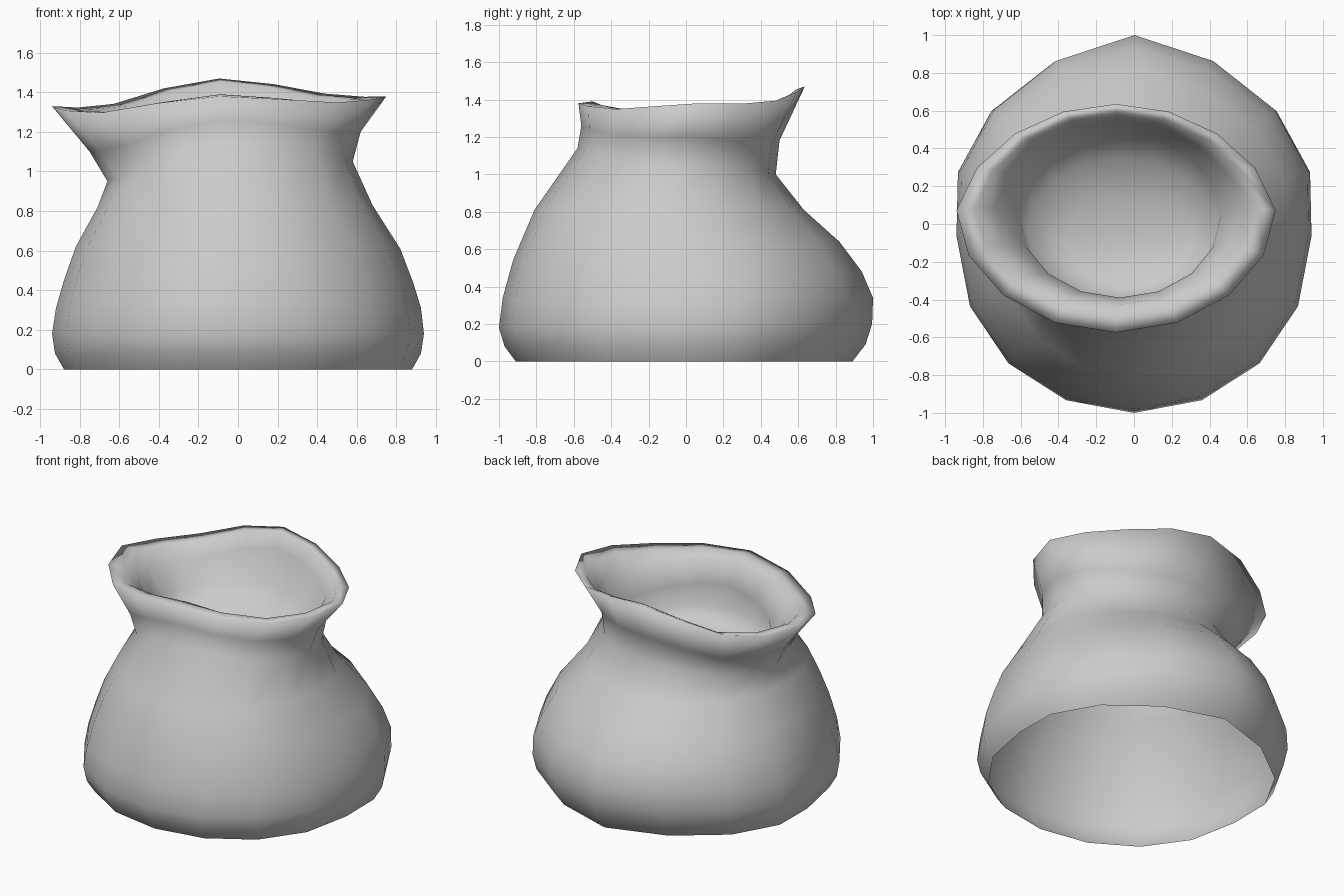
import bpy, bmesh, math

if "Cube" in bpy.data.objects:
    bpy.data.objects.remove(bpy.data.objects["Cube"])

SIDES = 16

# Profile rings: (left x, z), (right x, z), (front y, z), (back y, z), corner dip, egg shape
rings = [
    # outer belly
    ((-.88, 0), (.88, 0), (-.91, 0), (.89, 0), 0, 1),
    ((-.925, .08), (.925, .08), (-.97, .08), (.96, .09), 0, 1),
    ((-.94, .18), (.94, .18), (-1, .18), (.995, .2), 0, 1),
    ((-.92, .31), (.925, .31), (-.98, .34), (1, .34), 0, 1),
    ((-.88, .45), (.885, .44), (-.925, .54), (.94, .48), 0, .9),
    ((-.82, .62), (.82, .61), (-.87, .67), (.82, .64), 0, .6),
    ((-.71, .82), (.68, .83), (-.81, .81), (.63, .81), 0, .2),
    # neck and flared lip
    ((-.66, .95), (.58, 1.05), (-.58, 1.14), (.48, 1.0), .01, 0),
    ((-.75, 1.1), (.62, 1.2), (-.56, 1.26), (.5, 1.18), .03, -.3),
    ((-.94, 1.33), (.75, 1.38), (-.575, 1.38), (.635, 1.47), .045, -.7),
    # rolled edge and inside of the mouth
    ((-.84, 1.325), (.66, 1.365), (-.5, 1.39), (.59, 1.455), .045, -.7),
    ((-.74, 1.24), (.56, 1.28), (-.43, 1.36), (.55, 1.36), .045, -.4),
    ((-.61, 1.08), (.46, 1.12), (-.39, 1.2), (.48, 1.14), .02, 0),
    ((-.57, .97), (.42, .99), (-.41, 1.02), (.35, 1.01), 0, 0),
    ((-.36, .92), (.26, .93), (-.31, .93), (.14, .93), 0, 0),
]


def ring_point(ring, k):
    left, right, front, back, dip, egg = ring
    a = 2 * math.pi * k / SIDES
    s, c = math.sin(a), math.cos(a)
    x = (left[0] + right[0]) / 2 + (right[0] - left[0]) / 2 * s
    y = (front[0] + back[0]) / 2 + (back[0] - front[0]) / 2 * c
    # egg outline: widest part slides along y, back corners swell or shrink
    x += egg * .18 * s * max(c, 0)
    y -= egg * (.06 * s * s + .15 * abs(s) * max(c, 0) * (egg > 0))
    zx = right[1] if s > 0 else left[1]
    zy = back[1] if c > 0 else front[1]
    drop = dip * math.sin(2 * a) ** 2 * (.7 if s > 0 else 1.3)
    return x, y, zx * s * s + zy * c * c - drop


# Loft the rings into one continuous skin
bm = bmesh.new()
loops = [[bm.verts.new(ring_point(r, k)) for k in range(SIDES)] for r in rings]
for lo, hi in zip(loops, loops[1:]):
    for k in range(SIDES):
        n = (k + 1) % SIDES
        bm.faces.new((lo[n], lo[k], hi[k], hi[n]))

# Rounded floor inside the sack
centre = bm.verts.new((-.06, -.09, .91))
for k in range(SIDES):
    bm.faces.new((loops[-1][(k + 1) % SIDES], loops[-1][k], centre))

for f in bm.faces:
    f.smooth = True
mesh = bpy.data.meshes.new("open_sack")
bm.to_mesh(mesh)
bm.free()
sack = bpy.data.objects.new("open_sack", mesh)
bpy.context.collection.objects.link(sack)
